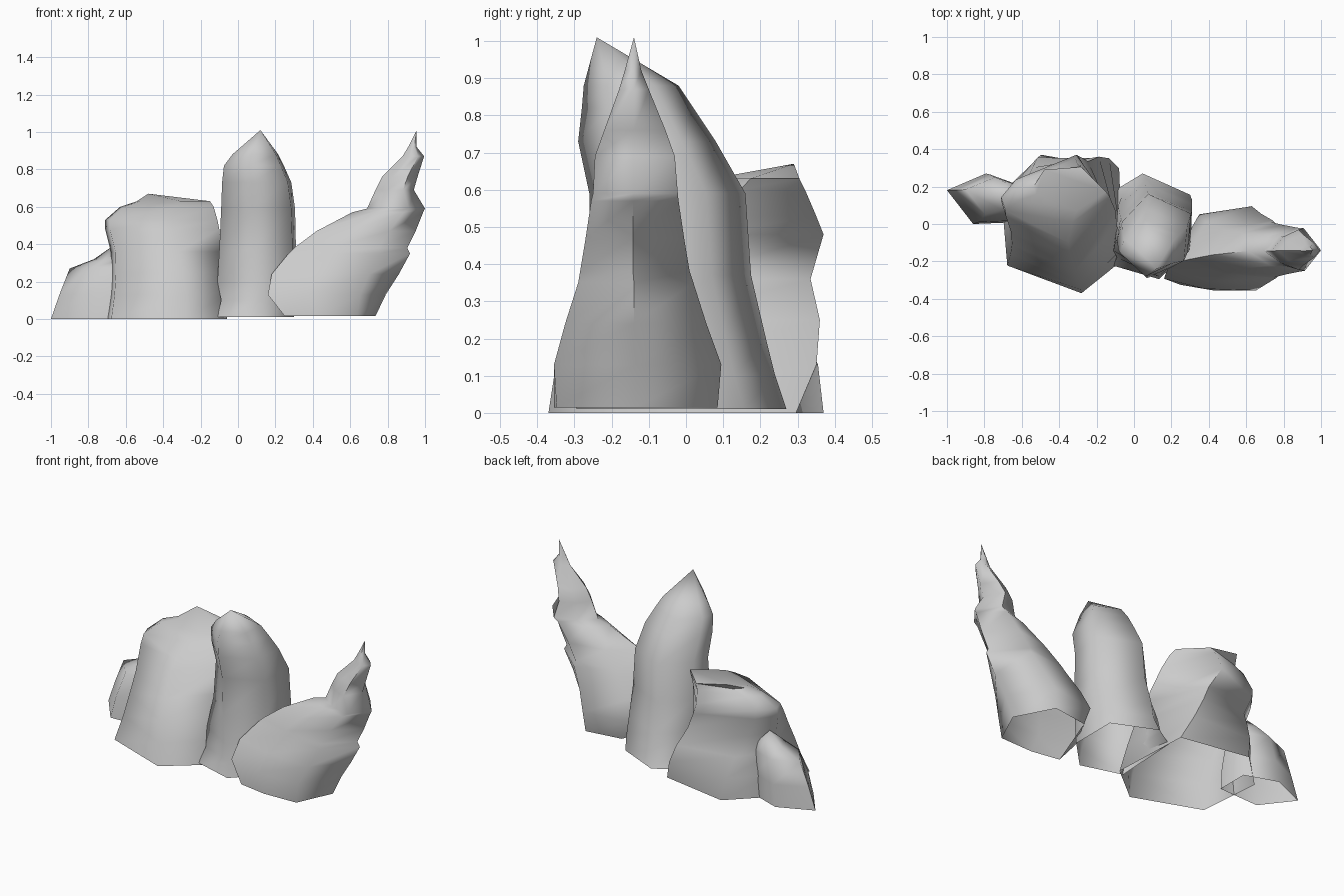
import bpy
import bmesh
from math import radians

cube = bpy.data.objects.get("Cube")
if cube:
    bpy.data.objects.remove(cube, do_unlink=True)

# Single stone colour
stone = bpy.data.materials.new("grey_stone")
stone.use_nodes = True
stone_colour = (0.6, 0.6, 0.6, 1.0)
stone.diffuse_color = stone_colour
stone.node_tree.nodes["Principled BSDF"].inputs["Base Color"].default_value = stone_colour


def fit(values, low, high):
    """Spread values so that they run exactly from low to high."""
    smallest, largest = min(values), max(values)
    return [low + (v - smallest) / (largest - smallest) * (high - low) for v in values]


def blend(start, end, amount):
    return [a + (b - a) * amount for a, b in zip(start, end)]


def build_rock(name, foot, crown, crown_height, levels, peak):
    """Loft from a foot outline to a crown outline, then up to a peak.

    Outlines are corners in a unit square, anticlockwise from the right;
    each level is (height, left, right, front, back)."""
    bm = bmesh.new()
    count = len(foot)
    foot_x, foot_y = zip(*foot)
    crown_x, crown_y = zip(*crown)
    rings = []
    for height, left, right, front, back in levels:
        amount = min(1, height / crown_height)
        xs = fit(blend(foot_x, crown_x, amount), left, right)
        ys = fit(blend(foot_y, crown_y, amount), front, back)
        rings.append([bm.verts.new((x, y, height)) for x, y in zip(xs, ys)])

    # Side walls between neighbouring levels, hollow underneath
    for lower, upper in zip(rings, rings[1:]):
        for i in range(count):
            j = (i + 1) % count
            bm.faces.new((lower[i], lower[j], upper[j], upper[i]))

    # Pointed top
    tip = bm.verts.new(peak)
    for i in range(count):
        bm.faces.new((rings[-1][i], rings[-1][(i + 1) % count], tip))

    mesh = bpy.data.meshes.new(name)
    bm.to_mesh(mesh)
    bm.free()
    mesh.materials.append(stone)
    rock = bpy.data.objects.new(name, mesh)
    bpy.context.collection.objects.link(rock)

    # Soft shading that keeps only the sharpest ridges
    bpy.ops.object.select_all(action="DESELECT")
    rock.select_set(True)
    bpy.context.view_layer.objects.active = rock
    bpy.ops.object.shade_smooth_by_angle(angle=radians(75))


# Broad boulder with a sloping front and a flat top
build_rock(
    "broad_boulder",
    foot=[(.97, .9), (.33, 1), (0, .72), (.05, .2), (.66, 0), (1, .24)],
    crown=[(.66, 1), (.13, .75), (0, .54), (.04, .38), (.6, 0), (1, .44)],
    crown_height=.48,
    levels=[
        (0, -.71, -.06, -.37, .37),
        (.13, -.69, -.06, -.35, .355),
        (.25, -.68, -.07, -.32, .36),
        (.36, -.68, -.09, -.25, .335),
        (.48, -.71, -.1, -.16, .37),
        (.53, -.71, -.11, -.1, .35),
        (.6, -.63, -.13, .01, .32),
        (.63, -.54, -.15, .07, .305),
    ],
    peak=(-.48, .29, .67),
)

# Upright stone with its point leaning to the front
build_rock(
    "upright_stone",
    foot=[(1, .8), (.38, 1), (.05, .86), (0, .12), (.6, 0), (1, .3)],
    crown=[(1, .75), (.42, 1), (.07, .65), (0, .42), (.42, 0), (.95, .25)],
    crown_height=.42,
    levels=[
        (.01, -.11, .3, -.295, .27),
        (.1, -.09, .31, -.28, .24),
        (.2, -.11, .31, -.27, .215),
        (.37, -.1, .31, -.26, .175),
        (.59, -.09, .305, -.26, .16),
        (.73, -.085, .285, -.29, .08),
        (.82, -.075, .245, -.28, .02),
        (.88, -.03, .215, -.275, -.02),
    ],
    peak=(.12, -.24, 1.01),
)

# Curved spike sweeping outward, its low inner end wrapping the upright stone
build_rock(
    "curved_spike",
    foot=[(1, .5), (.76, 1), (.3, .93), (0, .06), (.36, 0), (.8, .02)],
    crown=[(1, .48), (.7, 1), (.3, .82), (0, .47), (.3, .15), (.72, 0)],
    crown_height=.57,
    levels=[
        (.015, .25, .735, -.355, .085),
        (.13, .16, .79, -.355, .095),
        (.24, .18, .86, -.325, .055),
        (.35, .27, .92, -.29, .02),
        (.38, .3, .905, -.285, .01),
        (.47, .42, .95, -.27, -.005),
        (.57, .61, .99, -.255, -.02),
        (.59, .69, 1, -.25, -.022),
        (.69, .735, .94, -.245, -.03),
        (.76, .77, .96, -.22, -.055),
        (.87, .88, .995, -.18, -.1),
        (.92, .91, .955, -.165, -.12),
    ],
    peak=(.955, -.14, 1.01),
)

# Small wedge leaning against the outer side of the boulder
wedge_outline = [(1, .75), (.52, 1), (0, .67), (.35, 0), (1, .04)]
build_rock(
    "side_wedge",
    foot=wedge_outline,
    crown=wedge_outline,
    crown_height=.3,
    levels=[
        (0, -1, -.6, 0, .27),
        (.13, -.955, -.6, .01, .265),
        (.27, -.9, -.6, .05, .25),
        (.32, -.77, -.61, .08, .22),
    ],
    peak=(-.67, .15, .39),
)
